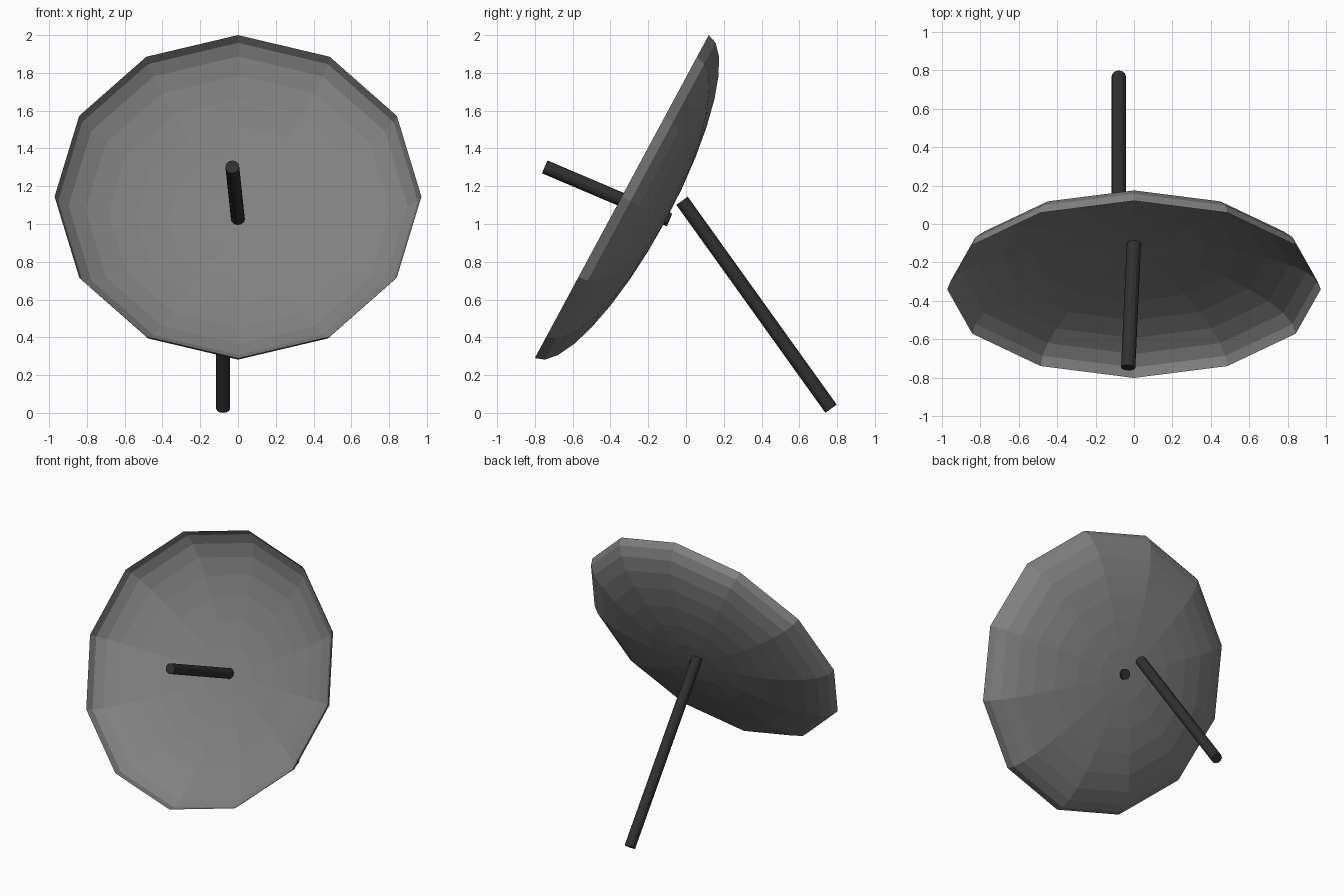
import bpy, bmesh, math
from mathutils import Vector, Matrix

if "Cube" in bpy.data.objects:
    bpy.data.objects.remove(bpy.data.objects["Cube"])


def make_object(name, bm, grey):
    mesh = bpy.data.meshes.new(name)
    bm.to_mesh(mesh)
    bm.free()
    obj = bpy.data.objects.new(name, mesh)
    bpy.context.collection.objects.link(obj)
    mat = bpy.data.materials.new(name + "_paint")
    mat.diffuse_color = (grey, grey, grey, 1)
    mat.use_nodes = True
    mat.node_tree.nodes["Principled BSDF"].inputs["Base Color"].default_value = mat.diffuse_color
    mesh.materials.append(mat)
    return obj


def rod(name, start, end, radius, sides=12):
    a, b = Vector(start), Vector(end)
    axis = b - a
    bm = bmesh.new()
    bmesh.ops.create_cone(bm, cap_ends=True, segments=sides, radius1=radius,
                          radius2=radius, depth=axis.length)
    turn = Vector((0, 0, 1)).rotation_difference(axis).to_matrix().to_4x4()
    bm.transform(Matrix.Translation((a + b) / 2) @ turn)
    return make_object(name, bm, 0.03)


# Dish: open lower half of a flattened low-poly sphere, tipped to face forward and up
RIM, DEPTH = 0.971, 0.265
bm = bmesh.new()
bmesh.ops.create_uvsphere(bm, u_segments=12, v_segments=16, radius=1)
bmesh.ops.delete(bm, geom=[v for v in bm.verts if v.co.z > 0.001], context='VERTS')
bm.transform(Matrix.Translation((0, -0.34, 1.145))
             @ Matrix.Rotation(math.radians(61.7), 4, 'X')
             @ Matrix.Diagonal((RIM, RIM, DEPTH, 1)))
make_object("dish", bm, 0.22)

# Receiver arm through the middle of the dish
rod("receiver_arm", (-0.03, -0.747, 1.302), (0, -0.088, 1.022), 0.037)

# Slanted support post behind the dish
rod("support_post", (-0.079, 0.768, 0.022), (-0.079, -0.021, 1.123), 0.037)
